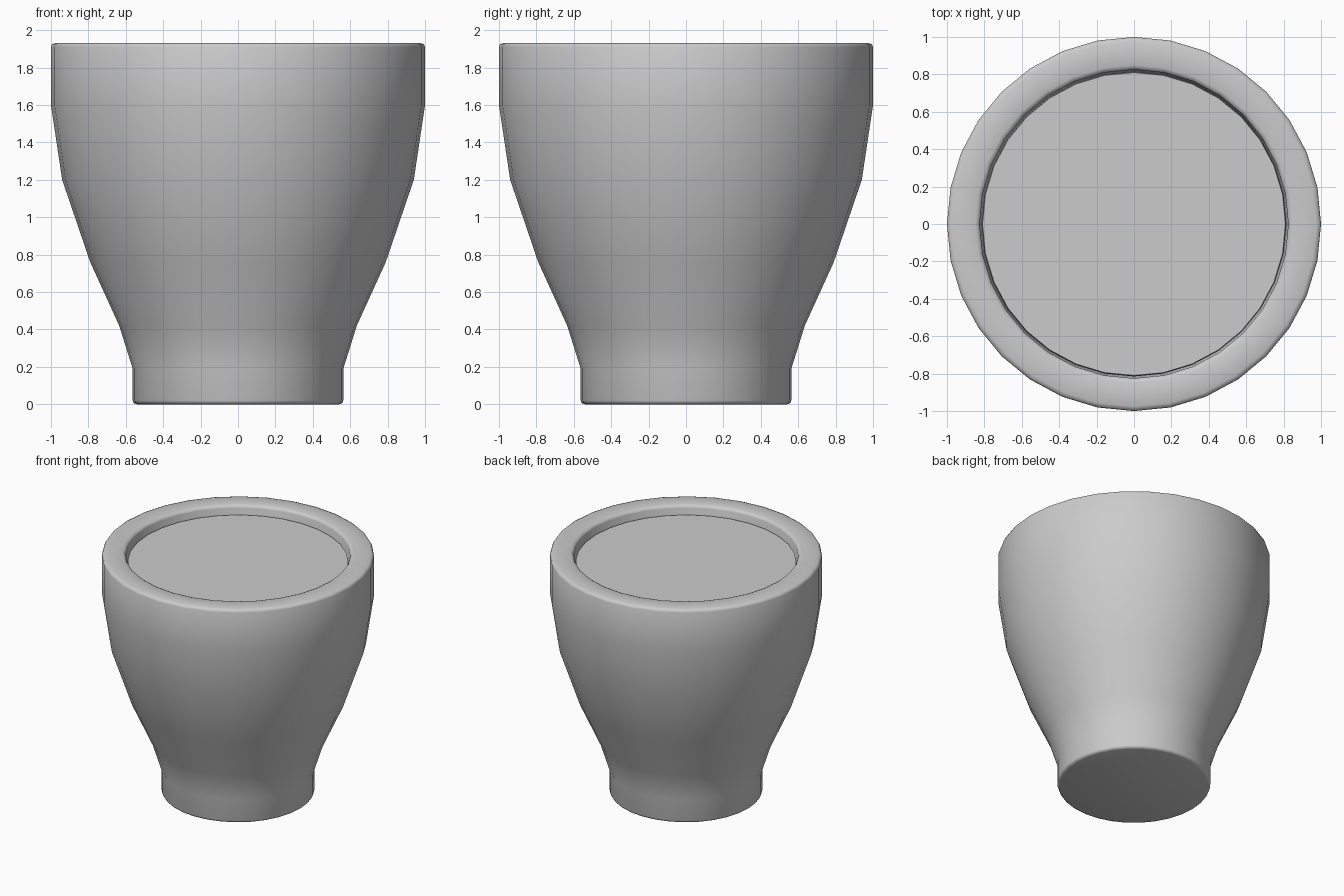
import bpy, bmesh
from math import cos, sin, pi, radians

if "Cube" in bpy.data.objects:
    bpy.data.objects.remove(bpy.data.objects["Cube"])

SIDES = 32


def lathe(name, profile):
    """Revolve (radius, z) points round z; radius 0 closes with a fan."""
    bm = bmesh.new()
    rings = []
    for r, z in profile:
        if r == 0:
            rings.append([bm.verts.new((0, 0, z))] * SIDES)
        else:
            rings.append([bm.verts.new((r * cos(2 * pi * i / SIDES),
                                        r * sin(2 * pi * i / SIDES), z))
                          for i in range(SIDES)])
    for a, b in zip(rings, rings[1:]):
        for i in range(SIDES):
            j = (i + 1) % SIDES
            quad = list(dict.fromkeys((a[i], a[j], b[j], b[i])))
            bm.faces.new(quad)
    bmesh.ops.recalc_face_normals(bm, faces=bm.faces)
    mesh = bpy.data.meshes.new(name)
    bm.to_mesh(mesh)
    bm.free()
    obj = bpy.data.objects.new(name, mesh)
    bpy.context.collection.objects.link(obj)
    bpy.ops.object.select_all(action='DESELECT')
    obj.select_set(True)
    bpy.context.view_layer.objects.active = obj
    bpy.ops.object.shade_smooth_by_angle(angle=radians(50))
    return obj


# Pot: closed foot, flared wall, rounded rim and hollow inside
lathe("pot", [
    (0, 0), (0.54, 0), (0.557, 0.006), (0.563, 0.02),
    (0.563, 0.19), (0.635, 0.42), (0.79, 0.76), (0.94, 1.2),
    (1.0, 1.6), (1.0, 1.91), (0.994, 1.924), (0.975, 1.932),
    (0.85, 1.932), (0.832, 1.924), (0.825, 1.91),
    (0.82, 1.6), (0.76, 1.2), (0.62, 0.76), (0.46, 0.42),
    (0.40, 0.19), (0, 0.17)])

# Soil: flat disc just below the rim
lathe("soil", [(0, 1.86), (0.81, 1.86), (0.815, 1.83), (0, 1.83)])
